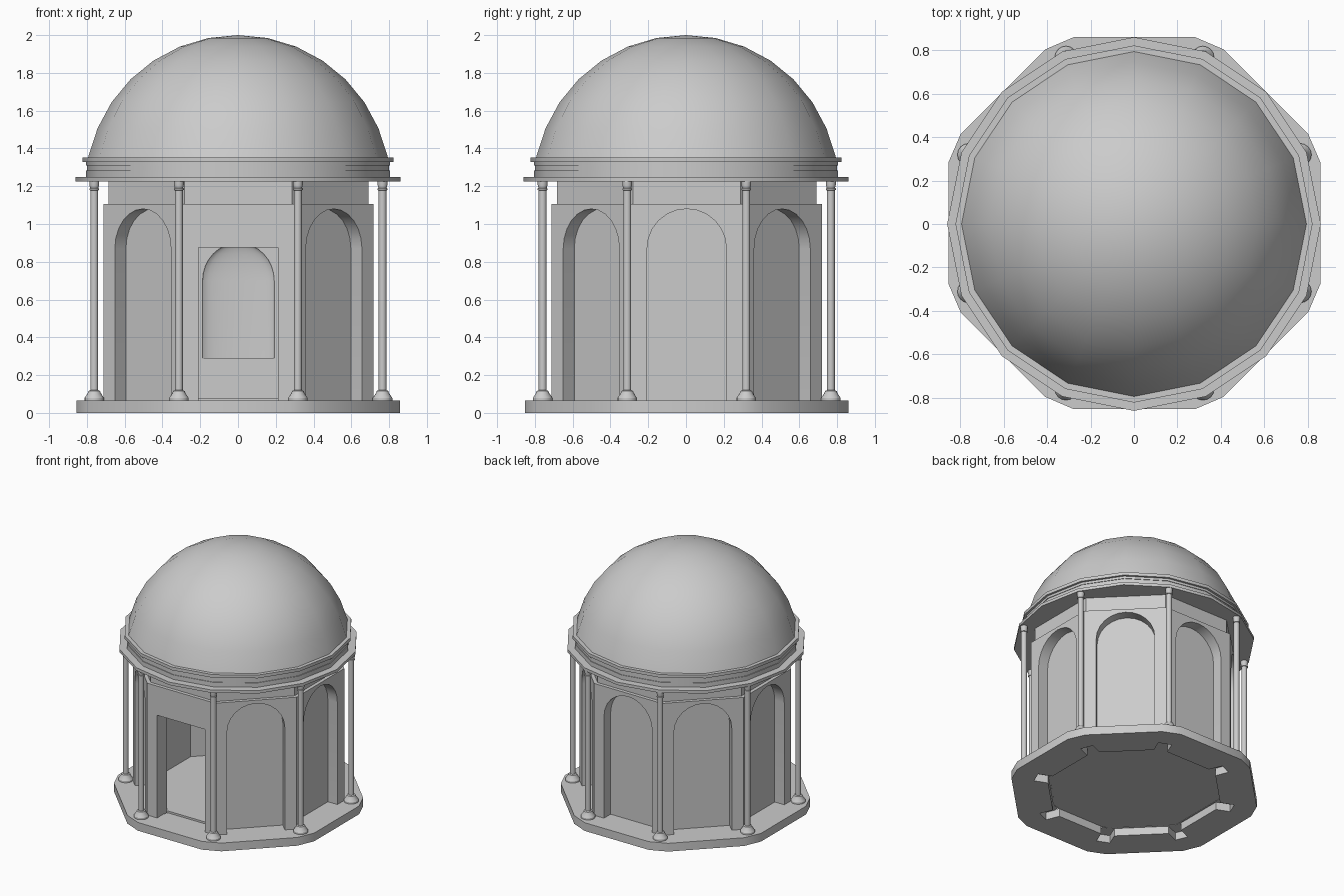
import bpy, bmesh
from math import sin, cos, pi, radians
from mathutils import Matrix

if "Cube" in bpy.data.objects:
    bpy.data.objects.remove(bpy.data.objects["Cube"], do_unlink=True)

stone = bpy.data.materials.new("grey_stone")
stone.use_nodes = True
COLOUR = (0.6, 0.6, 0.6, 1)
stone.diffuse_color = COLOUR
stone.node_tree.nodes["Principled BSDF"].inputs["Base Color"].default_value = COLOUR
SHIFT_X, SHIFT_Y = 0.002, 0.004   # the lower storey sits slightly off the dome axis


def activate(ob):
    bpy.ops.object.select_all(action="DESELECT")
    ob.select_set(True)
    bpy.context.view_layer.objects.active = ob


def smooth_shade(ob, angle):
    activate(ob)
    bpy.ops.object.shade_smooth_by_angle(angle=radians(angle))


def finish(name, bm):
    bmesh.ops.remove_doubles(bm, verts=bm.verts, dist=0.0001)
    bmesh.ops.recalc_face_normals(bm, faces=bm.faces)
    mesh = bpy.data.meshes.new(name)
    bm.to_mesh(mesh)
    bm.free()
    mesh.materials.append(stone)
    ob = bpy.data.objects.new(name, mesh)
    bpy.context.collection.objects.link(ob)
    return ob


def add_prism(bm, points, low, high, matrix=Matrix()):
    """Extrude an outline from low to high along local z."""
    face = bm.faces.new([bm.verts.new(matrix @ Matrix.Translation((x, y, low)).translation)
                         for x, y in points])
    offset = matrix.to_3x3() @ Matrix.Translation((0, 0, high - low)).translation
    ext = bmesh.ops.extrude_face_region(bm, geom=[face], use_keep_orig=True)
    verts = [g for g in ext["geom"] if isinstance(g, bmesh.types.BMVert)]
    bmesh.ops.translate(bm, verts=verts, vec=offset)


def prism(name, points, low, high):
    bm = bmesh.new()
    add_prism(bm, points, low, high)
    return finish(name, bm)


def lathe(name, profile, steps):
    bm = bmesh.new()
    verts = [bm.verts.new((r, 0, z)) for r, z in profile]
    edges = [bm.edges.new(pair) for pair in zip(verts, verts[1:])]
    bmesh.ops.spin(bm, geom=verts + edges, cent=(0, 0, 0), axis=(0, 0, 1),
                   angle=2 * pi, steps=steps)
    return finish(name, bm)


def octagon(apothem):
    r = apothem / cos(pi / 8)
    return [(r * cos(pi / 8 + k * pi / 4), r * sin(pi / 8 + k * pi / 4)) for k in range(8)]


def cut(target, cutter):
    mod = target.modifiers.new("cut", "BOOLEAN")
    mod.operation = "DIFFERENCE"
    mod.solver = "EXACT"
    mod.object = cutter
    activate(target)
    bpy.ops.object.modifier_apply(modifier=mod.name)
    bpy.data.objects.remove(cutter, do_unlink=True)


# Base plate: an octagon with clipped corners, recessed underneath
outline = []
for c, s in [(1, 0), (0, 1), (-1, 0), (0, -1)]:
    for x, y in [(0.856, -0.28), (0.856, 0.28), (0.80, 0.41), (0.41, 0.80)]:
        outline.append((c * x - s * y, s * x + c * y))
base = prism("base_plate", outline, 0, 0.065)
cut(base, prism("recess_cutter", octagon(0.6), -0.1, 0.2))

# Notches at the corners of the recess
bm = bmesh.new()
square = [(0.6, -0.05), (0.735, -0.05), (0.735, 0.05), (0.6, 0.05)]
for k in range(8):
    add_prism(bm, square, -0.1, 0.2, Matrix.Rotation(pi / 8 + k * pi / 4, 4, "Z"))
cut(base, finish("notch_cutter", bm))
smooth_shade(base, 30)
floor = prism("floor", octagon(0.6), 0.062, 0.08)

# Octagonal walls
walls = prism("walls", octagon(0.715), 0.06, 1.105)
cut(walls, prism("room_cutter", octagon(0.59), -0.1, 1.08))

# Blind arches on every side but the front
arch = [(-0.21, 0.0), (0.21, 0.0)]
arch += [(0.21 * cos(k * pi / 12), 0.87 + 0.21 * sin(k * pi / 12)) for k in range(13)]
bm = bmesh.new()
for k in range(1, 8):
    turn = Matrix.Rotation(k * pi / 4, 4, "Z") @ Matrix.Rotation(pi / 2, 4, "X")
    add_prism(bm, arch, 0.632, 0.8, turn)
cut(walls, finish("arch_cutter", bm))

# Doorway through the front
door = [(-0.21, -0.9), (0.21, -0.9), (0.21, -0.4), (-0.21, -0.4)]
cut(walls, prism("door_cutter", door, 0.0, 0.875))

# Shallow rounded niche on the inside of the back wall
profile = [(0, 0.29), (0.19, 0.29)]
profile += [(0.19 * cos(k * pi / 16), 0.7 + 0.2 * sin(k * pi / 16)) for k in range(9)]
niche = lathe("niche_cutter", profile, 32)
niche.scale.y = 0.19
niche.location.y = 0.59
bpy.context.view_layer.update()
cut(walls, niche)
smooth_shade(walls, 20)

# Set-back band above the walls
band = prism("upper_band", octagon(0.688), 1.1, 1.23)
for ob in (base, floor, walls, band):
    ob.location = (SHIFT_X, SHIFT_Y, 0)

# Columns in a ring, a pair on each main side
column = [(0, 0.06), (0.052, 0.06), (0.052, 0.078), (0.047, 0.086), (0.034, 0.106),
          (0.031, 0.116), (0.021, 0.12), (0.021, 1.178), (0.026, 1.18),
          (0.026, 1.188), (0.022, 1.19), (0.026, 1.208), (0.026, 1.23), (0, 1.23)]
first = lathe("column_1", column, 16)
smooth_shade(first, 30)
spots = [(sx * x, sy * y) for x, y in ((0.315, 0.763), (0.763, 0.315))
         for sx in (1, -1) for sy in (1, -1)]
for i, (x, y) in enumerate(spots):
    ob = first
    if i:
        ob = bpy.data.objects.new(f"column_{i + 1}", first.data)
        bpy.context.collection.objects.link(ob)
    ob.location = (x + SHIFT_X, y + SHIFT_Y, 0)

# Stepped cornice
cornice = [(0, 1.226), (0.86, 1.226), (0.86, 1.249), (0.805, 1.249), (0.805, 1.284),
           (0.80, 1.284), (0.80, 1.31), (0.805, 1.31), (0.805, 1.328),
           (0.822, 1.328), (0.822, 1.353), (0, 1.353)]
smooth_shade(lathe("cornice", cornice, 16), 30)

# Dome
dome = [(0.805 * cos(k * pi / 16), 1.2 + 0.8 * sin(k * pi / 16)) for k in range(2, 8)]
smooth_shade(lathe("dome", [(0, 1.34), (0.798, 1.34)] + dome + [(0, 2.0)], 16), 35)
